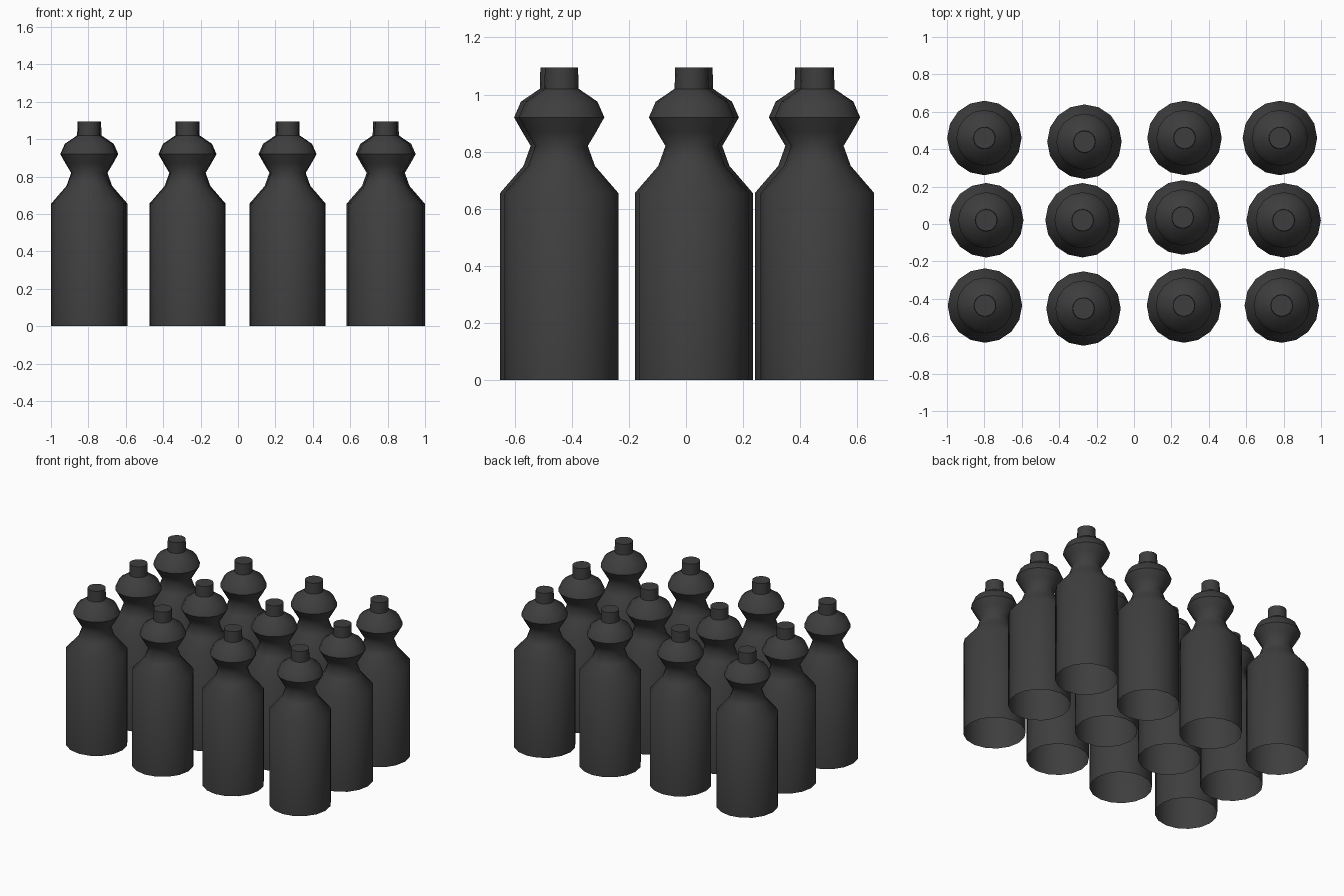
import bpy
import bmesh
import math

cube = bpy.data.objects.get("Cube")
if cube:
    bpy.data.objects.remove(cube, do_unlink=True)

SIDES = 16

# One dark plastic colour for everything
dark = bpy.data.materials.new("dark_grey")
dark.use_nodes = True
colour = (0.048, 0.048, 0.048, 1)
dark.diffuse_color = colour
dark.node_tree.nodes["Principled BSDF"].inputs["Base Color"].default_value = colour

# Bottle outline from the open base to the rim: radius, height
PROFILE = [(0.199, 0), (0.199, 0.655), (0.117, 0.75), (0.092, 0.82),
           (0.122, 0.87), (0.15, 0.92), (0.126, 0.975), (0.06, 1.02),
           (0.058, 1.095)]


def make_bottle_mesh():
    bm = bmesh.new()
    rings = []
    for radius, height in PROFILE:
        ring = []
        for i in range(SIDES):
            a = math.tau * i / SIDES
            ring.append(bm.verts.new((radius * math.cos(a), radius * math.sin(a), height)))
        rings.append(ring)
    for low, high in zip(rings, rings[1:]):
        for i in range(SIDES):
            j = (i + 1) % SIDES
            bm.faces.new((low[i], low[j], high[j], high[i]))
    bm.faces.new(rings[-1])  # closed cap on the spout
    mesh = bpy.data.meshes.new("bottle")
    bm.to_mesh(mesh)
    bm.free()
    mesh.materials.append(dark)
    return mesh


# Rows of slightly unevenly placed bottles
ROWS = {
    "front": [(-0.797, -0.436), (-0.27, -0.452), (0.267, -0.436), (0.79, -0.436)],
    "middle": [(-0.79, 0.02), (-0.275, 0.02), (0.26, 0.035), (0.80, 0.02)],
    "back": [(-0.80, 0.46), (-0.265, 0.44), (0.27, 0.46), (0.78, 0.46)],
}

bottle_mesh = make_bottle_mesh()
bpy.ops.object.select_all(action="DESELECT")
for row, places in ROWS.items():
    for n, (x, y) in enumerate(places, 1):
        bottle = bpy.data.objects.new(f"{row}_bottle_{n}", bottle_mesh)
        bottle.location = (x, y, 0)
        bpy.context.collection.objects.link(bottle)

# Smooth sides, crisp spout edges
bottle.select_set(True)
bpy.context.view_layer.objects.active = bottle
bpy.ops.object.shade_smooth_by_angle(angle=math.radians(50))
